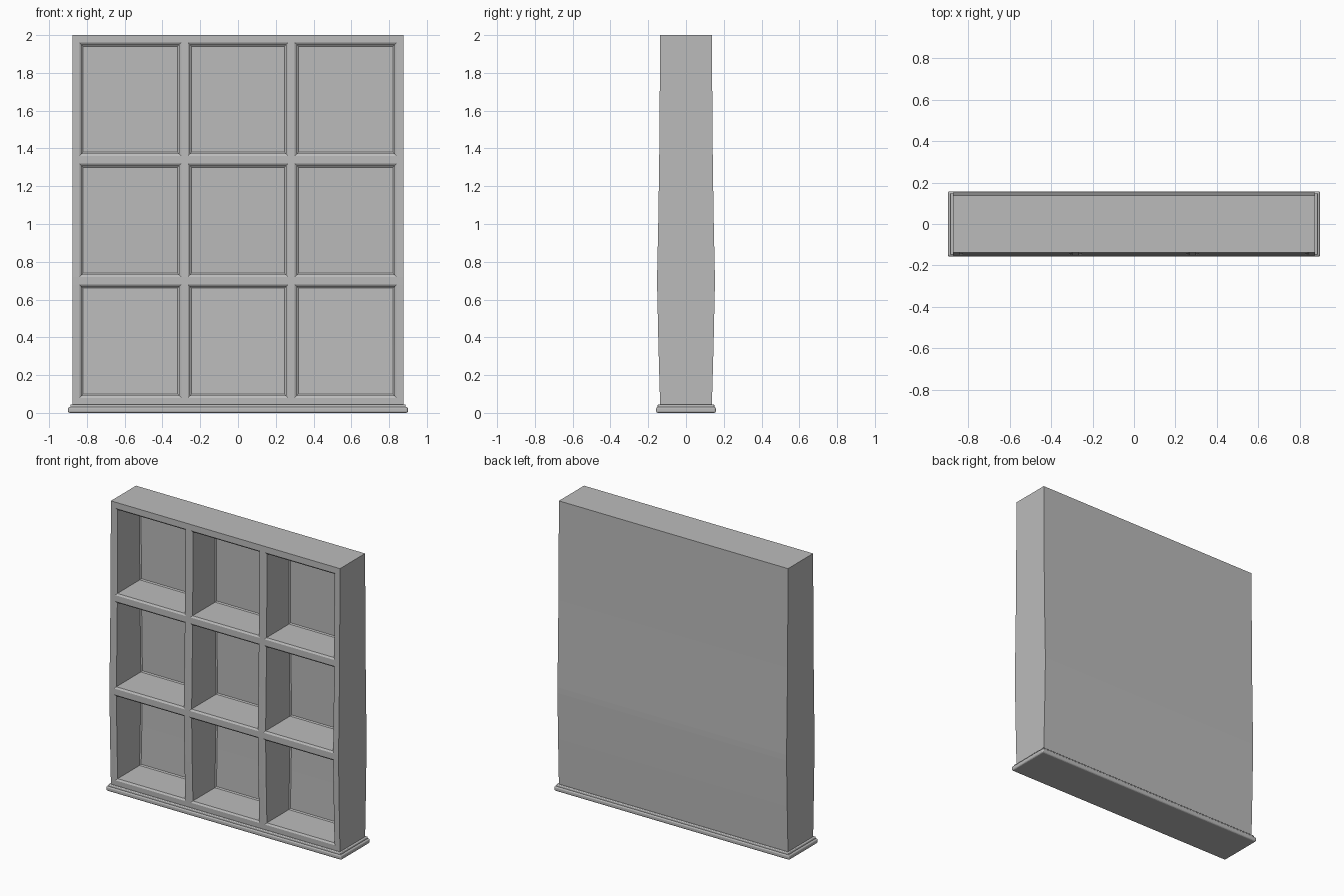
import bpy
import bmesh

if "Cube" in bpy.data.objects:
    bpy.data.objects.remove(bpy.data.objects["Cube"], do_unlink=True)

# Single plain grey finish
grey = bpy.data.materials.new("plain grey")
grey.use_nodes = True
colour = (0.5, 0.5, 0.5, 1)
grey.diffuse_color = colour
grey.node_tree.nodes["Principled BSDF"].inputs["Base Color"].default_value = colour

HALF_DEPTH = 0.137
BULGE = [(0.04, 0), (0.36, 0.009), (0.68, 0.016), (0.72, 0.016),
         (1.0, 0.010), (1.32, 0.005), (1.7, 0.002), (2.0, 0)]


def bulge(z):
    """Extra half depth of the cabinet at height z."""
    for (z0, b0), (z1, b1) in zip(BULGE, BULGE[1:]):
        if z <= z1:
            return b0 + (b1 - b0) * (z - z0) / (z1 - z0)
    return 0


def finish(name, bm):
    mesh = bpy.data.meshes.new(name)
    bm.to_mesh(mesh)
    bm.free()
    obj = bpy.data.objects.new(name, mesh)
    bpy.context.collection.objects.link(obj)
    mesh.materials.append(grey)
    return obj


def slab(name, half_x, half_y, z0, z1, rounding):
    bm = bmesh.new()
    bmesh.ops.create_cube(bm, size=1)
    for v in bm.verts:
        v.co.x *= 2 * half_x
        v.co.y *= 2 * half_y
        v.co.z = z1 if v.co.z > 0 else z0
    obj = finish(name, bm)
    bevel = obj.modifiers.new("rounded edge", "BEVEL")
    bevel.width = rounding
    bevel.segments = 3
    return obj


# Cabinet: a front grid of frame strips and openings, thickened to a block
xs = [-0.875, -0.84, -0.30, -0.265, 0.265, 0.30, 0.84, 0.875]
zs = [0.04, 0.08, 0.68, 0.72, 1.32, 1.36, 1.96, 2.0]
bm = bmesh.new()
rows = [[bm.verts.new((x, -HALF_DEPTH, z)) for x in xs] for z in zs]
openings = []
for r in range(len(zs) - 1):
    for c in range(len(xs) - 1):
        face = bm.faces.new((rows[r][c], rows[r][c + 1],
                             rows[r + 1][c + 1], rows[r + 1][c]))
        if r % 2 and c % 2:
            openings.append(face)
back = bmesh.ops.extrude_face_region(bm, geom=bm.faces[:], use_keep_orig=True)
for item in back["geom"]:
    if isinstance(item, bmesh.types.BMVert):
        item.co.y = HALF_DEPTH
bmesh.ops.recalc_face_normals(bm, faces=bm.faces[:])

# Compartments: chamfered rim, deep walls, then a softened inner corner
for thickness, depth in ((0.012, -0.008), (0, -0.236), (0.008, -0.006)):
    bmesh.ops.inset_individual(bm, faces=openings, thickness=thickness,
                               depth=depth, use_even_offset=True)

# Gentle swelling of the front and back
for z, _ in BULGE:
    bmesh.ops.bisect_plane(bm, geom=bm.verts[:] + bm.edges[:] + bm.faces[:],
                           dist=0.0001, plane_co=(0, 0, z), plane_no=(0, 0, 1))
for v in bm.verts:
    v.co.y += bulge(v.co.z) * (1 if v.co.y > 0 else -1)
finish("cabinet", bm)

# Stepped base moulding
slab("base_moulding", 0.90, 0.158, 0.0, 0.032, 0.01)
slab("base_upper_step", 0.888, 0.15, 0.025, 0.045, 0.006)
